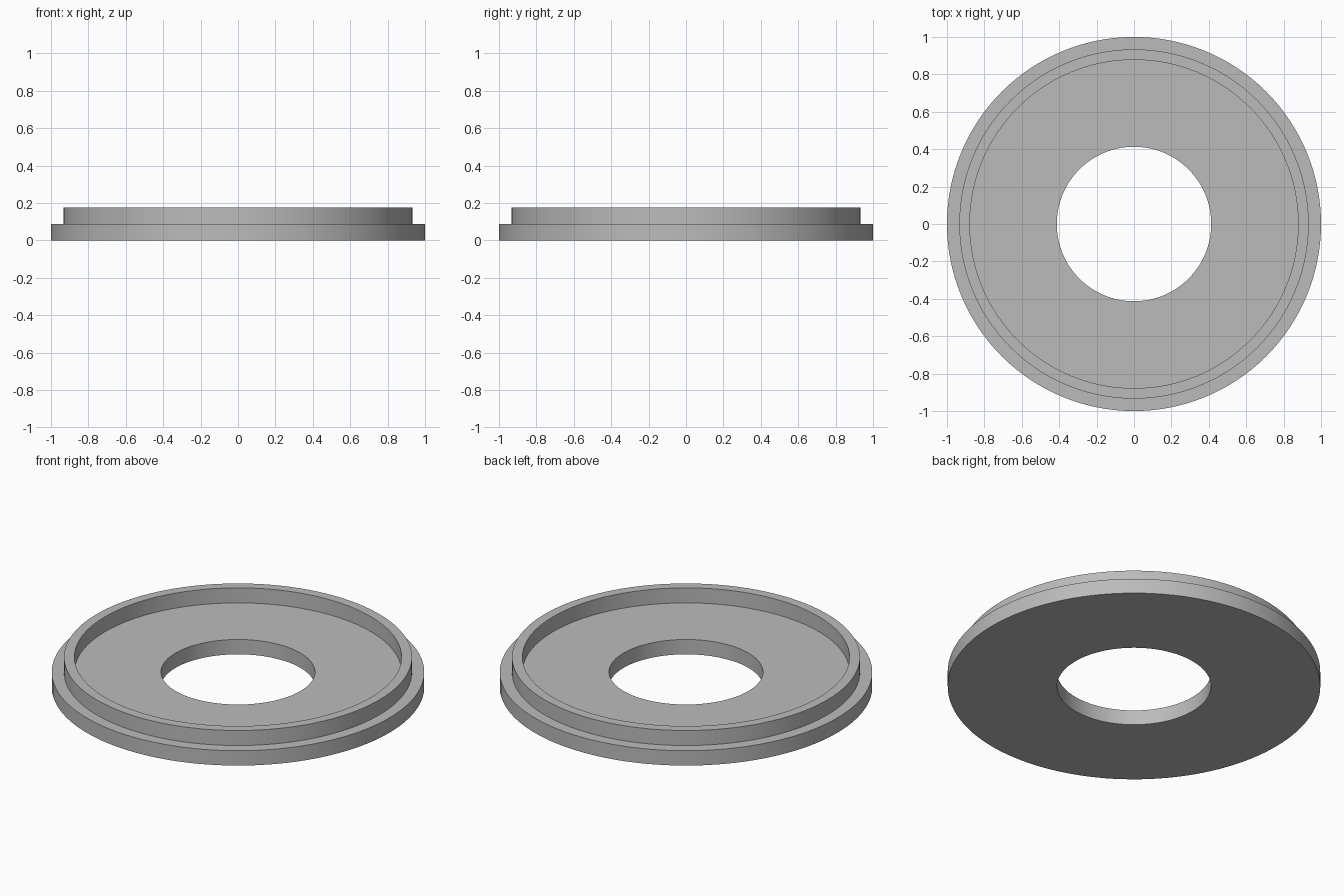
import bpy
import bmesh
from math import cos, sin, tau

cube = bpy.data.objects.get("Cube")
if cube:
    bpy.data.objects.remove(cube, do_unlink=True)

SEGMENTS = 128

# Single plain grey
grey = bpy.data.materials.new("light_grey")
grey.use_nodes = True
colour = (0.5, 0.5, 0.5, 1)
grey.diffuse_color = colour
grey.node_tree.nodes["Principled BSDF"].inputs["Base Color"].default_value = colour


def lathe(name, profile):
    """Revolve a closed (radius, height) profile around z."""
    bm = bmesh.new()
    rings = [[bm.verts.new((r * cos(tau * i / SEGMENTS), r * sin(tau * i / SEGMENTS), z))
              for i in range(SEGMENTS)] for r, z in profile]
    for k, ring in enumerate(rings):
        after = rings[(k + 1) % len(rings)]
        for i in range(SEGMENTS):
            j = (i + 1) % SEGMENTS
            bm.faces.new((ring[i], ring[j], after[j], after[i]))
    bmesh.ops.recalc_face_normals(bm, faces=bm.faces)
    mesh = bpy.data.meshes.new(name)
    bm.to_mesh(mesh)
    bm.free()
    mesh.materials.append(grey)
    obj = bpy.data.objects.new(name, mesh)
    bpy.context.collection.objects.link(obj)
    bpy.ops.object.select_all(action="DESELECT")
    obj.select_set(True)
    bpy.context.view_layer.objects.active = obj
    bpy.ops.object.shade_smooth_by_angle(angle=0.5)
    return obj


# Flat base disc with centre hole, outer step and raised rim
HOLE, RIM_IN, RIM_OUT, EDGE = 0.413, 0.878, 0.934, 1.0
FLOOR, TOP = 0.088, 0.177
lathe("flanged_ring", [
    (HOLE, 0), (EDGE, 0), (EDGE, FLOOR), (RIM_OUT, FLOOR),
    (RIM_OUT, TOP), (RIM_IN, TOP), (RIM_IN, FLOOR), (HOLE, FLOOR),
])
